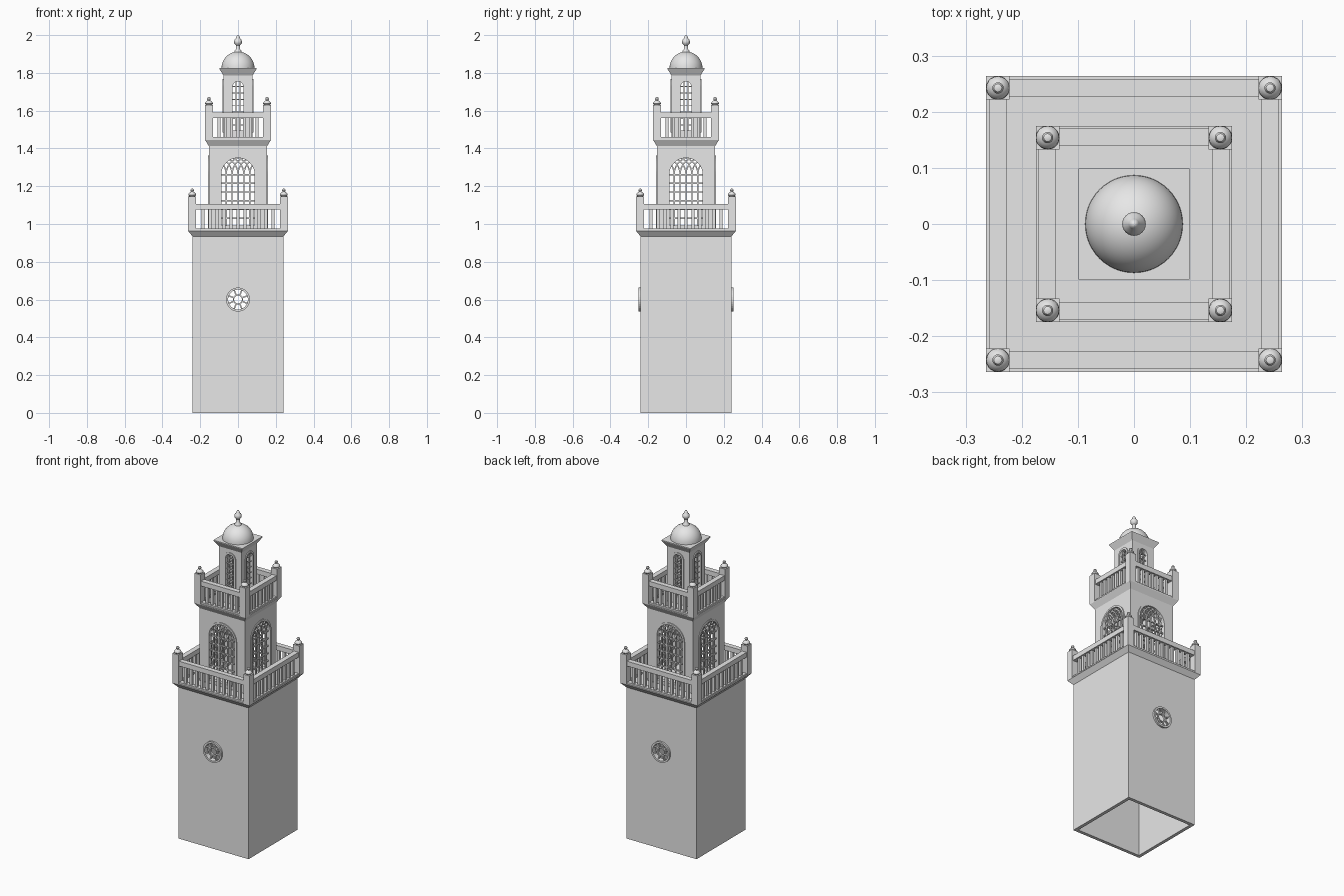
import bpy, bmesh
from math import sin, cos, pi, hypot, radians
from mathutils import Matrix, Vector

cube = bpy.data.objects.get("Cube")
if cube:
    bpy.data.objects.remove(cube)

stone = bpy.data.materials.new("grey_stone")
stone.use_nodes = True
stone.diffuse_color = (0.8, 0.8, 0.8, 1)
stone.node_tree.nodes["Principled BSDF"].inputs["Base Color"].default_value = (0.8, 0.8, 0.8, 1)


def finish(bm, name, smooth=False):
    bmesh.ops.recalc_face_normals(bm, faces=bm.faces[:])
    mesh = bpy.data.meshes.new(name)
    bm.to_mesh(mesh)
    bm.free()
    mesh.materials.append(stone)
    if smooth:
        mesh.shade_smooth()
        mesh.set_sharp_from_angle(angle=radians(40))
    obj = bpy.data.objects.new(name, mesh)
    bpy.context.collection.objects.link(obj)
    return obj


def prism(bm, pts, y0, y1, turn=0):
    """Extrude an (x, z) outline along y, then quarter-turn it about z."""
    rot = Matrix.Rotation(turn * pi / 2, 4, 'Z')
    a = [bm.verts.new(rot @ Vector((x, y0, z))) for x, z in pts]
    b = [bm.verts.new(rot @ Vector((x, y1, z))) for x, z in pts]
    bm.faces.new(a)
    bm.faces.new(b[::-1])
    for i in range(len(pts)):
        j = (i + 1) % len(pts)
        bm.faces.new((a[i], a[j], b[j], b[i]))


def rect(x0, x1, z0, z1):
    return [(x0, z0), (x1, z0), (x1, z1), (x0, z1)]


def strip(bm, path, width, y0, y1, turn=0, closed=False):
    """Flat bar of even width that follows an (x, z) path."""
    rot = Matrix.Rotation(turn * pi / 2, 4, 'Z')
    pts = [Vector(p) for p in path]
    n = len(pts)
    rows = []
    for i, p in enumerate(pts):
        d1 = p - pts[i - 1] if closed or i else pts[1] - p
        d2 = pts[(i + 1) % n] - p if closed or i < n - 1 else d1
        n1, n2 = (Vector((-d.y, d.x)).normalized() for d in (d1, d2))
        off = (n1 + n2) / (1 + n1.dot(n2)) * width / 2
        rows.append([bm.verts.new(rot @ Vector((q.x, y, q.y)))
                     for q, y in ((p - off, y0), (p + off, y0), (p + off, y1), (p - off, y1))])
    for i in range(n if closed else n - 1):
        a, b = rows[i], rows[(i + 1) % n]
        for k in range(4):
            m = (k + 1) % 4
            bm.faces.new((a[k], a[m], b[m], b[k]))
    if not closed:
        bm.faces.new(rows[0])
        bm.faces.new(rows[-1])


def circle(r, z, n=32):
    return [(r * cos(2 * pi * i / n), z + r * sin(2 * pi * i / n)) for i in range(n)]


def arch(r, z0, spring, n=20):
    return [(-r, z0), (r, z0)] + [(r * cos(pi * i / n), spring + r * sin(pi * i / n)) for i in range(n + 1)]


def lathe(bm, profile, x=0, y=0, steps=32):
    part = bmesh.new()
    vs = [part.verts.new((x + r, y, z)) for r, z in profile]
    es = [part.edges.new(e) for e in zip(vs, vs[1:])]
    bmesh.ops.spin(part, geom=vs + es, cent=(x, y, 0), axis=(0, 0, 1), angle=2 * pi, steps=steps)
    bmesh.ops.remove_doubles(part, verts=part.verts[:], dist=1e-5)
    tmp = bpy.data.meshes.new("lathe")
    part.to_mesh(tmp)
    part.free()
    bm.from_mesh(tmp)
    bpy.data.meshes.remove(tmp)


def hollow_stage(name, half, z0, z1, openings, wall=0.02):
    """Square tube with openings cut right through; openings are (outline, turn)."""
    bm = bmesh.new()
    prism(bm, rect(-half, half, z0, z1), -half, half)
    body = finish(bm, name)
    inner = half - wall
    cuts = [(rect(-inner, inner, z0 - 0.1, z1 + 0.1), inner, 0)]
    cuts += [(outline, 0.5, turn) for outline, turn in openings]
    cutters = []
    for outline, reach, turn in cuts:
        bm = bmesh.new()
        prism(bm, outline, -reach, reach, turn)
        cutter = finish(bm, "cutter")
        cutter.hide_render = True
        mod = body.modifiers.new("cut", 'BOOLEAN')
        mod.operation, mod.solver, mod.object = 'DIFFERENCE', 'EXACT', cutter
        cutters.append(cutter)
    deps = bpy.context.evaluated_depsgraph_get()
    mesh = bpy.data.meshes.new_from_object(body.evaluated_get(deps))
    body.modifiers.clear()
    body.data = mesh
    for cutter in cutters:
        bpy.data.objects.remove(cutter)


def cornice(name, low, high, z0, z1, lip=0.004):
    """Flared square slab."""
    bm = bmesh.new()
    rings = [[bm.verts.new((sx * h, sy * h, z)) for sx, sy in ((-1, -1), (1, -1), (1, 1), (-1, 1))]
             for h, z in ((low, z0), (high, z1 - lip), (high, z1))]
    bm.faces.new(rings[0])
    bm.faces.new(rings[-1])
    for a, b in zip(rings, rings[1:]):
        for i in range(4):
            j = (i + 1) % 4
            bm.faces.new((a[i], a[j], b[j], b[i]))
    finish(bm, name)


def arched_windows(name, half, r, z0, spring, mullions, step, arcs, bar):
    """Raised frame, mullions, crossbars and crossing tracery on all four sides."""
    bm = bmesh.new()
    back, front = -half + 0.014, -half + 0.006
    for turn in range(4):
        strip(bm, arch(r, z0, spring), 0.012, -half - 0.005, -half + 0.02, turn, True)
        pitch = 2 * r / (mullions + 1)
        for i in range(1, mullions + 1):
            x = -r + i * pitch
            strip(bm, [(x, z0), (x, spring)], bar, front, back, turn)
            for s in (-1, 1) if arcs else ():
                path = [(x + s * r * (1 - cos(t / 20)), spring + r * sin(t / 20)) for t in range(32)]
                path = [p for p in path if hypot(p[0], p[1] - spring) < r + 0.002]
                if len(path) > 2:
                    strip(bm, path, bar, front, back, turn)
            if not arcs:
                top = spring + (r * r - x * x) ** 0.5
                strip(bm, [(x, spring), (x, top)], bar, front, back, turn)
        z = z0 + step
        while z < spring + (0.005 if arcs else r * 0.8):
            w = r if z <= spring else (r * r - (z - spring) ** 2) ** 0.5
            strip(bm, [(-w, z), (w, z)], bar, front, back, turn)
            z += step
    finish(bm, name)


def balustrade(name, edge, z, count):
    """Rails, balusters, corner posts and post finials around a square gallery."""
    rails, posts, caps = bmesh.new(), bmesh.new(), bmesh.new()
    mid, inner = edge - 0.021, edge - 0.042
    for turn in range(4):
        for z0, z1 in ((0, 0.01), (0.11, 0.14)):
            prism(rails, rect(-inner, inner, z + z0, z + z1), -edge + 0.005, -edge + 0.036, turn)
        for i in range(1, count + 1):
            x = -inner + 2 * inner * i / (count + 1)
            prism(rails, rect(x - 0.008, x + 0.008, z + 0.01, z + 0.11), -mid - 0.008, -mid + 0.008, turn)
        prism(posts, rect(-edge, -inner, z, z + 0.18), -edge, -inner, turn)
        top = z + 0.18
        profile = [(0, top), (0.015, top), (0.021, top + 0.007), (0.02, top + 0.013), (0.013, top + 0.021),
                   (0.007, top + 0.025), (0.01, top + 0.032), (0.007, top + 0.039), (0, top + 0.042)]
        sx, sy = ((-1, -1), (1, -1), (1, 1), (-1, 1))[turn]
        lathe(caps, profile, sx * mid, sy * mid, 20)
    finish(rails, name + "_rails")
    finish(posts, name + "_posts")
    finish(caps, name + "_finials", True)


# Lower shaft with round windows front and back
hollow_stage("lower_shaft", 0.24, 0, 0.934, [(circle(0.058, 0.6), 0)])
bm = bmesh.new()
for turn in (0, 2):
    strip(bm, circle(0.058, 0.6), 0.011, -0.251, -0.22, turn, True)
    strip(bm, circle(0.024, 0.6, 24), 0.007, -0.242, -0.23, turn, True)
    for k in range(8):
        a = (k + 0.5) * pi / 4
        spoke = [(r * cos(a), 0.6 + r * sin(a)) for r in (0.024, 0.056)]
        strip(bm, spoke, 0.007, -0.241, -0.231, turn)
finish(bm, "round_windows")
cornice("lower_cornice", 0.24, 0.2635, 0.934, 0.966)
balustrade("lower_balustrade", 0.2635, 0.966, 11)

# Middle stage
opening = arch(0.094, 0.985, 1.262)
hollow_stage("middle_stage", 0.154, 0.96, 1.415, [(opening, 0), (opening, 1)])
arched_windows("middle_windows", 0.154, 0.094, 0.985, 1.262, 5, 0.046, True, 0.007)
cornice("middle_cornice", 0.154, 0.175, 1.412, 1.45)
balustrade("middle_balustrade", 0.175, 1.45, 7)

# Lantern stage
opening = arch(0.034, 1.49, 1.727)
hollow_stage("lantern_stage", 0.077, 1.445, 1.79, [(opening, 0), (opening, 1)], 0.015)
arched_windows("lantern_windows", 0.077, 0.034, 1.49, 1.727, 2, 0.034, False, 0.005)
cornice("lantern_cornice", 0.077, 0.099, 1.786, 1.826)

# Dome and top finial
bm = bmesh.new()
lathe(bm, [(0.087 * cos(i * pi / 24), 1.826 + 0.087 * sin(i * pi / 24)) for i in range(13)], steps=48)
finish(bm, "dome", True)
bm = bmesh.new()
lathe(bm, [(0, 1.9), (0.021, 1.906), (0.019, 1.916), (0.012, 1.924), (0.01, 1.945), (0.014, 1.95),
           (0.02, 1.957), (0.021, 1.966), (0.018, 1.976), (0.011, 1.983), (0.009, 1.992), (0.005, 1.998), (0, 2)], steps=24)
finish(bm, "top_finial", True)
